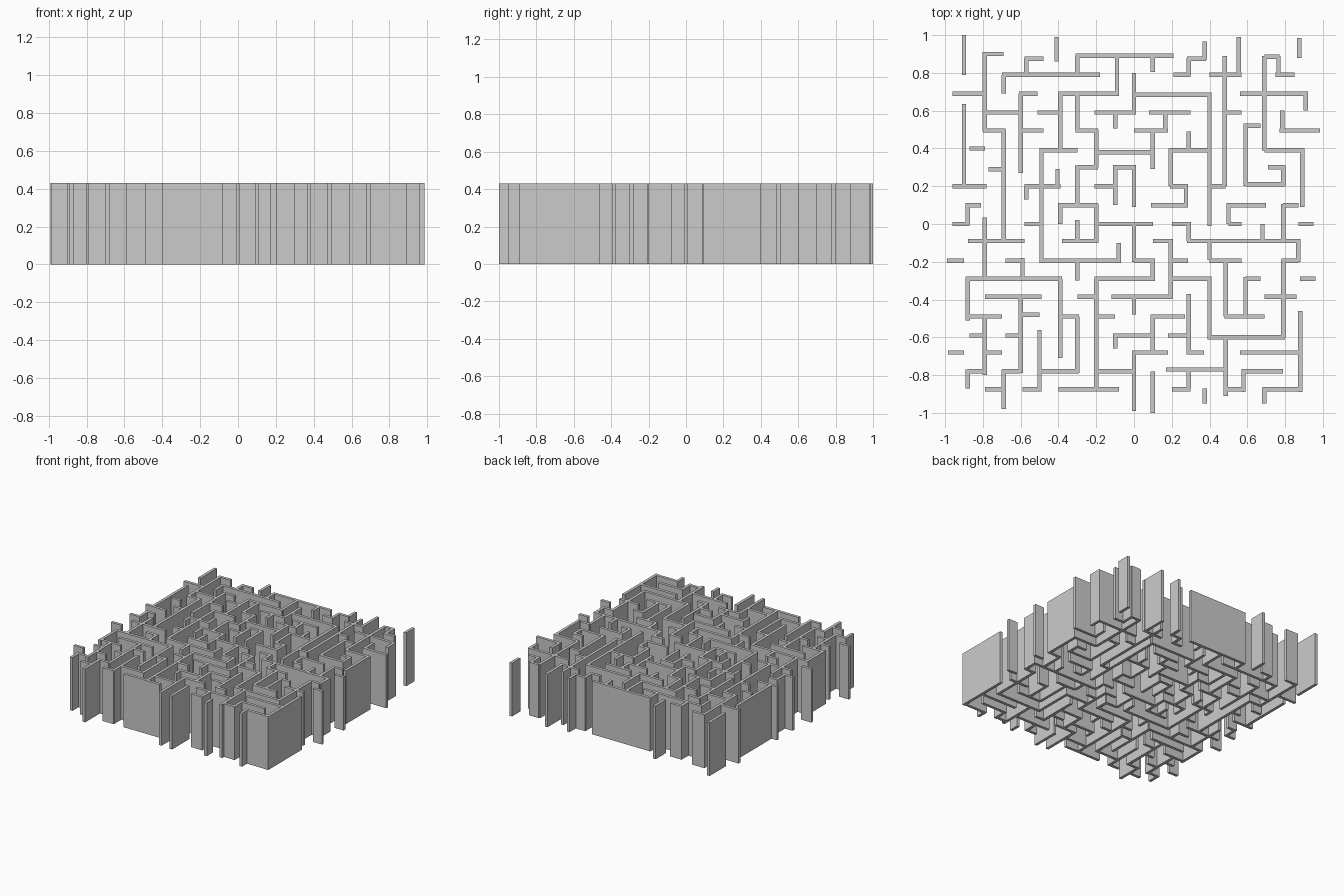
import bpy, bmesh
from mathutils import Matrix, Vector

H = 0.43      # wall height
T = 0.023     # wall thickness


def walls(name, axis, pos, *spans):
    """Straight wall pieces along one grid line; optional third value = own position."""
    bm = bmesh.new()
    for a, b, *own in spans:
        p = own[0] if own else pos
        if axis == 'x':
            c, s = ((a + b) / 2, p, H / 2), (abs(b - a), T, H)
        else:
            c, s = (p, (a + b) / 2, H / 2), (T, abs(b - a), H)
        m = Matrix.Translation(Vector(c)) @ Matrix.Diagonal((*s, 1))
        bmesh.ops.create_cube(bm, size=1, matrix=m)
    me = bpy.data.meshes.new(name)
    bm.to_mesh(me)
    bm.free()
    bpy.context.collection.objects.link(bpy.data.objects.new(name, me))


def row(y, *spans):
    walls("cross_wall", 'x', y, *spans)


def col(x, *spans):
    walls("long_wall", 'y', x, *spans)


# Walls running left to right, from back to front
row(.89, (-.80, -.69, .90), (-.31, .21), (.69, .77, .885))
row(.875, (-.58, -.48), (.28, .38))
row(.79, (-.70, -.18), (.21, .30), (.40, .57), (.75, .85))
row(.69, (-.96, -.78), (-.61, -.51), (-.40, -.08), (0, .41, .685), (.56, .92))
row(.59, (-.79, -.59), (-.51, -.39), (-.21, .01), (.08, .30), (.48, .57))
row(.495, (-.80, -.68), (-.60, -.48), (-.31, -.19), (0, .18), (.58, .67, .52), (.77, .985))
row(.39, (-.87, -.79, .40), (-.50, -.30), (-.20, .105, .38), (.19, .40), (.69, .90))
row(.30, (-.77, -.69, .29), (-.30, -.19), (-.11, .01), (.71, .80))
row(.20, (-.96, -.78), (-.58, -.39), (-.21, -.09), (.19, .285), (.40, .485), (.59, .80, .21))
row(.10, (-.89, -.81), (-.39, -.19), (.09, .285), (.49, .70), (.79, .87))
row(0, (-.96, -.87), (-.58, -.49), (-.21, .10), (.20, .30), (.50, .57), (.87, .95))
row(-.09, (-.88, -.58), (-.38, -.20), (.10, .20), (.28, .88))
row(-.195, (-.99, -.90), (-.68, -.58), (-.50, -.07), (0, .11), (.20, .285), (.40, .57), (.78, .87))
row(-.29, (-.89, -.38), (-.21, .11), (.19, .41), (.59, .67), (.88, .96))
row(-.385, (-.79, -.49), (-.30, -.20), (-.12, .205), (.69, .86))
row(-.49, (-.88, -.70), (-.59, -.50, -.48), (-.40, -.29), (-.20, -.10), (.09, .27), (.48, .69))
row(-.59, (-.87, -.79), (-.68, -.60), (-.11, .10), (.18, .29), (.39, .80, -.60))
row(-.68, (-.985, -.90), (-.79, -.70), (-.01, .18), (.28, .37), (.56, .88))
row(-.78, (-.88, -.79), (-.70, -.60), (-.50, -.29), (-.20, .01), (.17, .49, -.77), (.57, .79))
row(-.875, (-.79, -.69), (-.59, -.49), (-.40, -.08), (.20, .30), (.48, .59), (.68, .89))

# Walls running front to back, from left to right
col(-.90, (.79, 1), (.20, .635))
col(-.88, (0, .11), (-.51, -.28), (-.87, -.77))
col(-.79, (.49, .91), (-.29, .035), (-.80, -.49))
col(-.69, (.69, .79), (-.09, .50), (-.98, -.77))
col(-.60, (.27, .69), (-.29, -.18, -.59), (-.79, -.39))
col(-.57, (.79, .88), (.13, .20))
col(-.49, (-.20, .40), (-.88, -.56, -.50))
col(-.39, (.86, .99, -.41), (.39, .70), (.20, .29, -.405), (0, .11), (-.71, -.29))
col(-.30, (.79, .89), (.50, .69), (.10, .31), (-.09, .02), (-.30, -.20), (-.79, -.49))
col(-.20, (.30, .50), (-.10, .105), (-.88, -.29))
col(-.10, (.69, .89, -.09), (.505, .59), (.10, .30), (-.20, -.10, -.08), (-.66, -.58))
col(0, (.59, .80), (.09, .30), (-.20, .01), (-.48, -.39), (-.99, -.68))
col(.10, (.805, .89), (.29, .50), (-.30, -.19), (-.68, -.48), (-1, -.78))
col(.195, (.49, .60, .165), (.20, .40), (-.39, -.08))
col(.29, (.79, .88), (.39, .49), (.10, .20, .275), (-.09, .01), (-.69, -.37), (-.87, -.78))
col(.375, (.87, .965), (-.95, -.87))
col(.40, (-.01, .68), (-.19, -.09), (-.60, -.28))
col(.485, (.20, .89, .48), (0, .10, .50), (-.49, -.19), (-.91, -.60))
col(.59, (.79, .99, .555), (.20, .525), (-.49, -.28), (-.89, -.78, .58))
col(.69, (.39, .89), (-.09, 0, .68), (-.95, -.87))
col(.79, (.78, .89, .765), (.49, .60, .785), (.20, .31), (-.09, .105), (-.60, -.19))
col(.875, (.88, .985), (.60, .70, .91), (.09, .40, .89), (-.20, -.08, .87), (-.89, -.46, .88))
